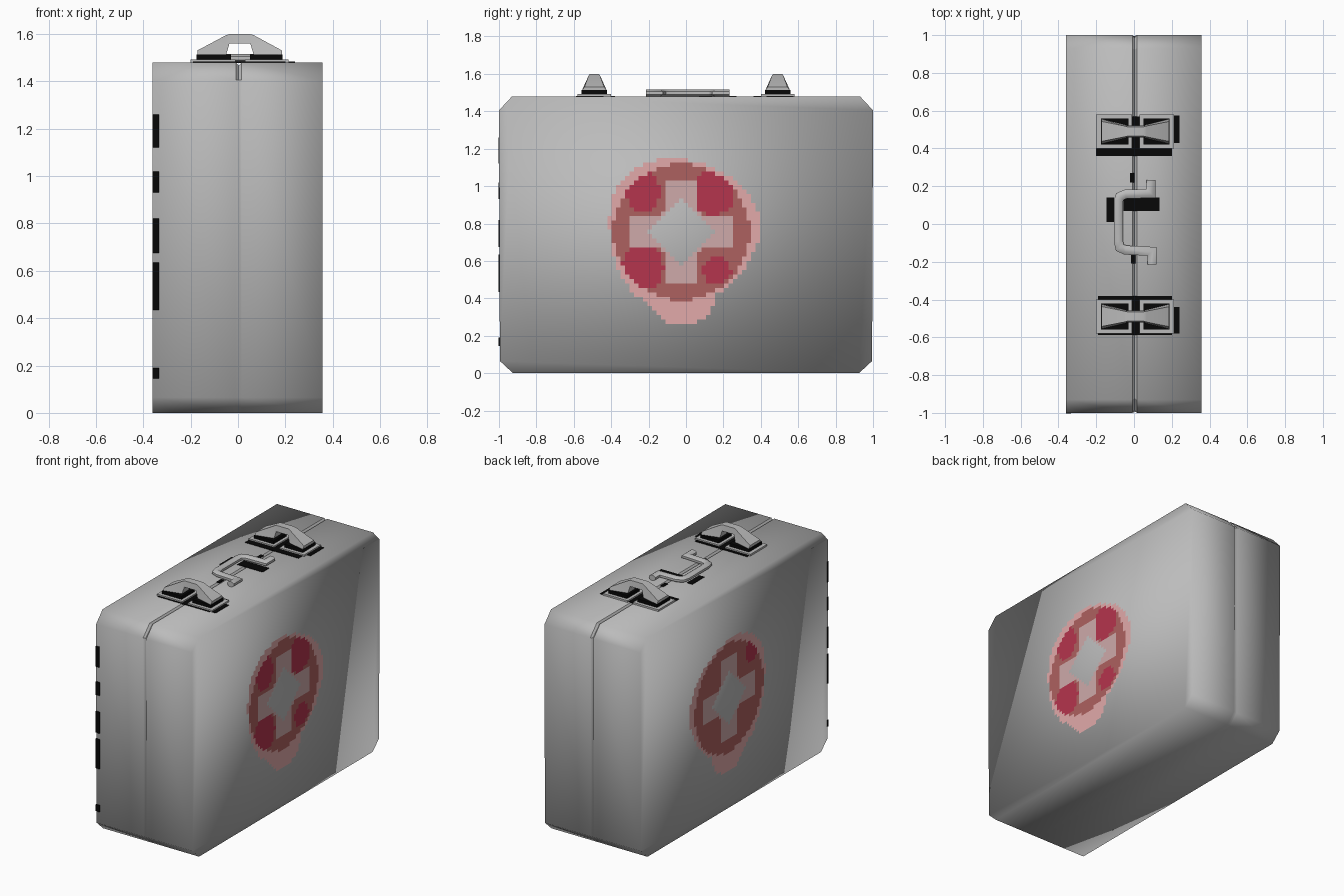
import bpy, bmesh, math
from mathutils import Vector

if "Cube" in bpy.data.objects:
    bpy.data.objects.remove(bpy.data.objects["Cube"])


def material(name, rgb):
    m = bpy.data.materials.new(name)
    m.diffuse_color = (*rgb, 1)
    m.use_nodes = True
    m.node_tree.nodes["Principled BSDF"].inputs["Base Color"].default_value = m.diffuse_color
    return m


GREY = material("case grey", (0.50, 0.50, 0.50))
BLACK = material("black", (0.002, 0.002, 0.002))
RED = material("dull red", (0.42, 0.12, 0.115))
CRIMSON = material("crimson", (0.46, 0.035, 0.075))
PINK = material("pale pink", (0.76, 0.40, 0.40))
BLUSH = material("greyish pink", (0.62, 0.40, 0.40))


def finish(name, bm, mats, smooth=False, recalc=True):
    if recalc:
        bmesh.ops.recalc_face_normals(bm, faces=bm.faces)
    me = bpy.data.meshes.new(name)
    bm.to_mesh(me)
    bm.free()
    for m in mats:
        me.materials.append(m)
    for p in me.polygons:
        p.use_smooth = smooth
    ob = bpy.data.objects.new(name, me)
    bpy.context.collection.objects.link(ob)
    return ob


def loft(bm, rings):
    """Skin a list of closed rings and cap both ends."""
    vs = [[bm.verts.new(p) for p in r] for r in rings]
    n = len(vs[0])
    for a, b in zip(vs, vs[1:]):
        for i in range(n):
            bm.faces.new((a[i], a[(i + 1) % n], b[(i + 1) % n], b[i]))
    bm.faces.new(vs[0][::-1])
    bm.faces.new(vs[-1])


def box(bm, x0, x1, y0, y1, z0, z1):
    loft(bm, [[(x, y0, z0), (x, y1, z0), (x, y1, z1), (x, y0, z1)] for x in (x0, x1)])


# Case body: chamfered profile swept in x, with a groove along the top seam
def ring(x, d=0.0):
    return [(x, -0.925, 0), (x, 0.925, 0), (x, 0.995, 0.065), (x, 1 - d, 1.405),
            (x, 0.93 - d / 2, 1.48 - d), (x, -0.93 + d / 2, 1.48 - d),
            (x, -1 + d, 1.405), (x, -0.995, 0.065)]


bm = bmesh.new()
loft(bm, [ring(-0.36), ring(-0.009), ring(0.003, 0.014), ring(0.015), ring(0.357)])
for e in bm.edges:
    if all(abs(v.co.x) < 0.02 and v.co.z > 1.3 for v in e.verts):
        e.smooth = False
finish("case_body", bm, [GREY], smooth=True)


# Painted emblem: small square cells coloured by rule, laid just above each side
def inside(y, z, cy, cz, ry, rz):
    return ((y - cy) / ry) ** 2 + ((z - cz) / rz) ** 2 < 1


def emblem_colour(y, z, blobs):
    r = math.hypot(y, z)
    in_cross = (abs(y) < 0.077 and abs(z) < 0.265) or (abs(z) < 0.08 and abs(y) < 0.265)
    if abs(y) + abs(z) < 0.19 and (min(abs(y), abs(z)) < 0.075 or r < 0.13):
        return None                      # bare case shows in the middle
    if in_cross or abs(y) + abs(z) < 0.2:
        return 3
    if r < 0.365:
        return 1 if any(inside(y, z, *b) for b in blobs) else 0
    wobble = 0.40 + 0.02 * math.sin(3 * math.atan2(z, y) + 1)
    if r < wobble or inside(y, z, 0.01, -0.35, 0.17, 0.15):
        return 2
    return None


def emblem(name, x, cy, cz, blobs):
    bm = bmesh.new()
    s, n = 0.024, 21
    for i in range(-n, n + 1):
        for j in range(-n, n + 1):
            c = emblem_colour(i * s, j * s, blobs)
            if c is None:
                continue
            y, z, h = cy + i * s, cz + j * s, s / 2
            pts = [(x, y - h, z - h), (x, y + h, z - h), (x, y + h, z + h), (x, y - h, z + h)]
            if x < 0:
                pts.reverse()
            bm.faces.new([bm.verts.new(p) for p in pts]).material_index = c
    bmesh.ops.remove_doubles(bm, verts=bm.verts, dist=0.001)
    finish(name, bm, [RED, CRIMSON, PINK, BLUSH], recalc=False)


emblem("right_emblem", 0.360, -0.025, 0.755,
       [(0.165, 0.21, 0.12, 0.12), (-0.205, 0.22, 0.09, 0.11),
        (-0.205, -0.195, 0.11, 0.12), (0.19, -0.205, 0.075, 0.075)])
emblem("left_emblem", -0.363, 0.06, 0.745, [(-0.24, 0.23, 0.06, 0.07)])

# Latches: two base plates, dark blocks and a bow-tie shaped arch
for side, cy in (("front", -0.49), ("rear", 0.49)):
    bm = bmesh.new()
    for x0, x1 in ((-0.2, -0.01), (0.03, 0.213)):
        box(bm, x0, x1, cy - 0.09, cy + 0.09, 1.475, 1.492)
    finish(side + "_latch_plates", bm, [GREY])

    bm = bmesh.new()
    for x0, x1 in ((-0.175, -0.03), (0.05, 0.188)):
        box(bm, x0, x1, cy - 0.068, cy + 0.068, 1.49, 1.513)
    finish(side + "_latch_shadow_blocks", bm, [BLACK])

    bm = bmesh.new()
    sections = [(-0.172, 1.512, 1.530, 0.066), (-0.05, 1.512, 1.595, 0.036),
                (-0.036, 1.560, 1.599, 0.031), (0.052, 1.560, 1.599, 0.031),
                (0.066, 1.512, 1.595, 0.036), (0.186, 1.512, 1.530, 0.066)]
    loft(bm, [[(x, cy - w, lo), (x, cy + w, lo), (x, cy + w * 0.8, hi), (x, cy - w * 0.8, hi)]
              for x, lo, hi, w in sections])
    ob = finish(side + "_latch_arch", bm, [GREY], smooth=True)
    bpy.context.view_layer.objects.active = ob
    ob.select_set(True)
    bpy.ops.object.shade_smooth_by_angle(angle=math.radians(40))
    ob.select_set(False)

# Carrying handle: flattened bar swept along a C-shaped path with turned-out feet
path = [(0.095, -0.215), (0.095, -0.145), (-0.045, -0.138), (-0.075, -0.125), (-0.083, -0.09),
        (-0.083, 0.12), (-0.075, 0.145), (-0.045, 0.158), (0.09, 0.162), (0.09, 0.232)]
P = [Vector(p) for p in path]
rings = []
for i, p in enumerate(P):
    a = (p - P[max(i - 1, 0)]).normalized() if i else (P[1] - p).normalized()
    b = (P[i + 1] - p).normalized() if i + 1 < len(P) else a
    t = (a + b).normalized()
    nrm = Vector((-t.y, t.x)) / max(t.dot(a), 0.5)
    rings.append([(p.x + nrm.x * u, p.y + nrm.y * u, 1.498 + v)
                  for u, v in ((0.026 * math.cos(k * math.pi / 4 + math.pi / 8),
                                0.019 * math.sin(k * math.pi / 4 + math.pi / 8))
                               for k in range(8))])
bm = bmesh.new()
loft(bm, rings)
ob = finish("carry_handle", bm, [GREY], smooth=True)
bpy.context.view_layer.objects.active = ob
ob.select_set(True)
bpy.ops.object.shade_smooth_by_angle(angle=math.radians(50))
ob.select_set(False)

# Black painted patches around the latches and handle on the top
bm = bmesh.new()
for x0, x1, y0, y1 in ((-0.2, 0.2, 0.36, 0.41), (0.2, 0.24, 0.43, 0.575),
                       (0.2, 0.24, -0.58, -0.44), (-0.19, 0.2, -0.41, -0.38),
                       (-0.19, 0.2, -0.588, -0.57), (-0.02, 0.035, 0.4, 0.57),
                       (-0.02, 0.035, -0.57, -0.4), (-0.055, 0.135, 0.07, 0.14),
                       (-0.145, -0.105, 0.01, 0.14), (-0.02, 0.003, 0.22, 0.27),
                       (-0.015, 0.008, -0.21, -0.16)):
    box(bm, x0, x1, y0, y1, 1.478, 1.483)
finish("top_dark_patches", bm, [BLACK])

# Black painted dashes down the front left edge
bm = bmesh.new()
for z0, z1 in ((1.12, 1.26), (0.93, 1.02), (0.675, 0.82), (0.435, 0.635), (0.145, 0.19)):
    box(bm, -0.361, -0.333, -1.002, -0.99, z0, z1)
finish("edge_dark_dashes", bm, [BLACK])
